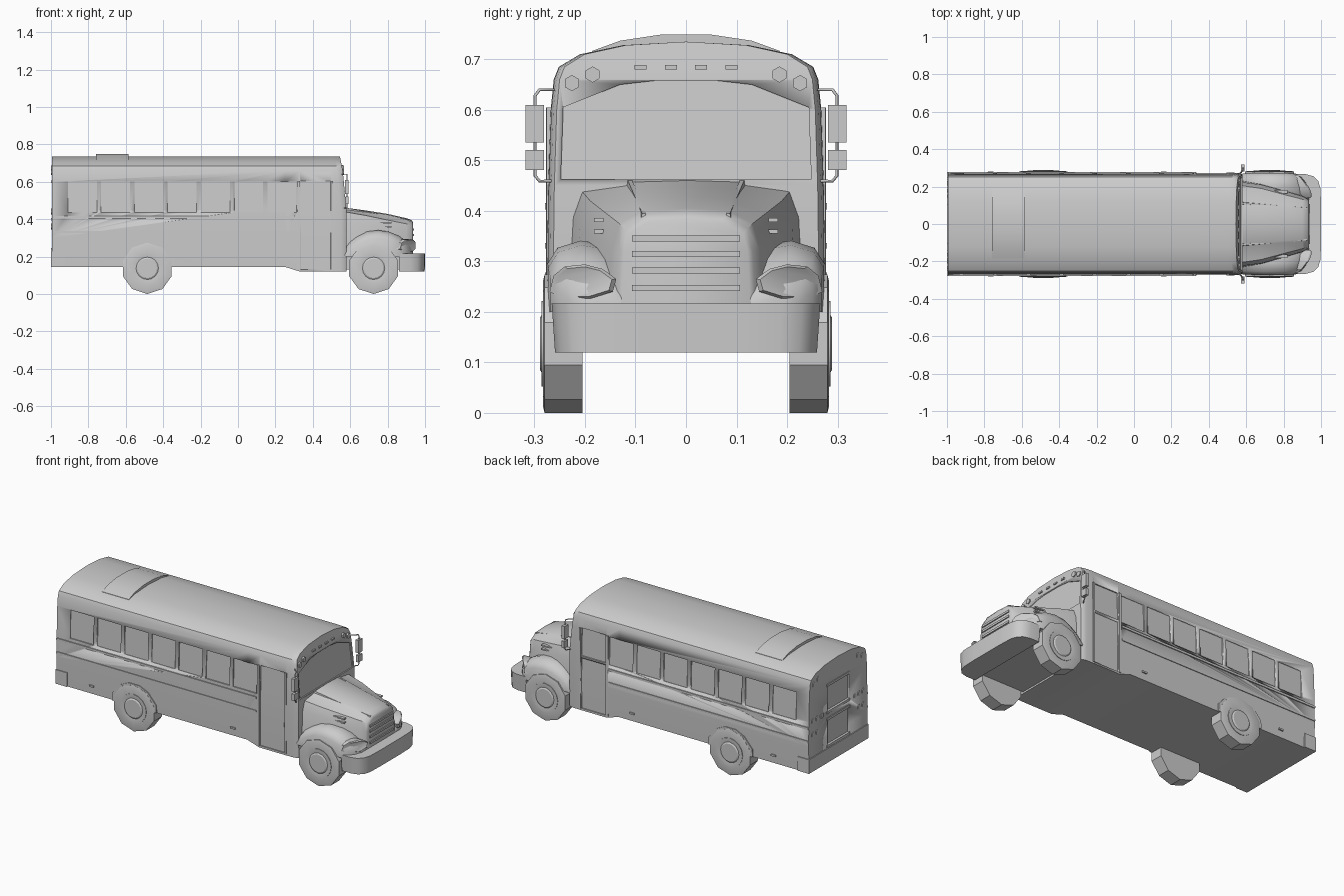
import bpy, bmesh
from math import sin, cos, pi, radians

if "Cube" in bpy.data.objects:
    bpy.data.objects.remove(bpy.data.objects["Cube"])


def loft(bm, rings):
    """Skin closed rings of points and cap both ends with strips."""
    vs = [[bm.verts.new(p) for p in r] for r in rings]
    n = len(vs[0])
    for a, b in zip(vs, vs[1:]):
        for i in range(n):
            j = (i + 1) % n
            bm.faces.new((a[i], a[j], b[j], b[i]))
    for r in (vs[0], vs[-1]):
        for i in range((n - 1) // 2):
            quad = []
            for k in (i, i + 1, n - 2 - i, n - 1 - i):
                if r[k] not in quad:
                    quad.append(r[k])
            if len(quad) > 2:
                bm.faces.new(quad)


def finish(name, bm, angle=30):
    bmesh.ops.recalc_face_normals(bm, faces=bm.faces)
    me = bpy.data.meshes.new(name)
    bm.to_mesh(me)
    bm.free()
    ob = bpy.data.objects.new(name, me)
    bpy.context.collection.objects.link(ob)
    bpy.ops.object.select_all(action='DESELECT')
    ob.select_set(True)
    bpy.context.view_layer.objects.active = ob
    bpy.ops.object.shade_smooth_by_angle(angle=radians(angle))
    return ob


def flip(rings, s):
    return [[(x, s * y, z) for x, y, z in r] for r in rings]


def part(name, *ring_sets, both=False, angle=30):
    """One object from several lofts, optionally repeated on the other side."""
    bm = bmesh.new()
    for rings in ring_sets:
        for s in ((1, -1) if both else (1,)):
            loft(bm, flip(rings, s))
    return finish(name, bm, angle)


def box(x0, x1, y0, y1, z0, z1):
    return [[(x, y0, z0), (x, y1, z0), (x, y1, z1), (x, y0, z1)] for x in (x0, x1)]


def along_x(poly, x0, x1):
    return [[(x, y, z) for y, z in poly] for x in (x0, x1)]


def mirrored(half):
    """Complete a symmetric half outline given bottom to centre top."""
    return half + [(-y, z) for y, z in reversed(half) if y > 0]


def disc(x, z, n, profile):
    """Rings around the y axis from (y, radius) pairs, one vertex straight down."""
    return [[(x + r * sin(2 * pi * i / n), y, z - r * cos(2 * pi * i / n))
             for i in range(n)] for y, r in profile]


def lamp(x, y, z, r, d=0.008):
    return [[(px, y + r * cos(pi * i / 3 + pi / 6), z + r * sin(pi * i / 3 + pi / 6))
             for i in range(6)] for px in (x - d, x + d)]


def front_x(z):
    if z < 0.45:
        return 0.58
    if z < 0.66:
        return 0.58 - 0.02 * (z - 0.45) / 0.21
    return 0.56 - 0.2 * (z - 0.66)


# passenger body: stepped floor, arched roof, raked front
side = [(.275, .3), (.273, .45), (.268, .6), (.262, .66), (.252, .685), (.21, .71), (.125, .728), (0, .735)]
rings = []
for x, bottom in ((-.995, .145), (.25, .145), (.33, .12), (.5, .12)):
    rings.append([(x, y, z) for y, z in mirrored([(.272, bottom)] + side)])
for back, w in ((.03, .995), (.01, .98), (0, .955)):
    rings.append([(front_x(z) - back, y * w, z) for y, z in mirrored([(.272, .12)] + side)])
body = part("bus_body", rings, angle=35)

# recesses: side windows, doors, rear windows, windscreen
cut = bmesh.new()
glass = [(.267, .435), (.261, .6), (.31, .6), (.31, .435)]
for s in (1, -1):
    for i in range(7):
        x = -.91 + .178 * i
        loft(cut, flip(along_x(glass, x, x + .155), s))
tall_door = [(.266, .132), (.268, .3), (.266, .45), (.261, .605), (.31, .605), (.31, .132)]
loft(cut, flip(along_x(tall_door, .335, .495), -1))
loft(cut, along_x([(.266, .132), (.268, .3), (.266, .43), (.31, .43), (.31, .132)], .335, .495))
loft(cut, along_x([(.266, .442), (.261, .605), (.31, .605), (.31, .442)], .335, .495))
for z0, z1 in ((.24, .4), (.44, .6)):
    loft(cut, box(-1.05, -.985, -.1, .1, z0, z1))
screen = mirrored([(.248, .462), (.243, .605), (.13, .65), (.06, .658)])
loft(cut, [[(front_x(z) - .007, y, z) for y, z in screen], [(.7, y, z) for y, z in screen]])
cutter = finish("recess_cutter", cut)
cutter.hide_render = True
mod = body.modifiers.new("recesses", 'BOOLEAN')
mod.object = cutter
mod.solver = 'EXACT'
bpy.context.view_layer.objects.active = body
bpy.ops.object.modifier_apply(modifier=mod.name)
bpy.data.objects.remove(cutter)

# door frame posts
part("door_posts", box(.318, .332, .262, .277, .13, .605),
     box(.497, .507, .262, .276, .13, .605), both=True)

# roof hatch hump
part("roof_hump", along_x(mirrored([(.19, .70), (.185, .717), (.13, .737), (.05, .749)]), -.76, -.585), angle=20)

# rub rails and side markers
part("rub_rails", box(-.995, .312, .265, .279, .403, .416),
     box(-.995, .312, .265, .279, .325, .336), both=True)
part("side_markers", *[box(x - .015, x + .015, .265, .28, .186, .196) for x in (-.765, .16)], both=True)

# rear bumper
part("rear_bumper", box(-1, -.925, -.279, .279, .145, .228))

# hood: tapering sections (x, width scale, drop)
hood = []
for x, pts in ((.565, [(.235, .2), (.225, .39), (.207, .44), (.115, .453), (.105, .459), (0, .462)]),
               (.68, [(.22, .2), (.21, .37), (.19, .42), (.11, .436), (.1, .443), (0, .447)]),
               (.8, [(.19, .2), (.178, .34), (.158, .395), (.1, .418), (.09, .424), (0, .428)]),
               (.9, [(.155, .2), (.147, .32), (.132, .375), (.093, .396), (.083, .401), (0, .405)]),
               (.928, [(.138, .2), (.132, .32), (.122, .365), (.088, .386), (.078, .391), (0, .395)]),
               (.936, [(.128, .2), (.122, .32), (.114, .355), (.08, .375), (.072, .38), (0, .383)])):
    hood.append([(x, y, z) for y, z in mirrored(pts)])
part("hood", hood, angle=40)
part("hood_ridges", [[(.57, .105, .45), (.57, .118, .45), (.57, .116, .462), (.57, .107, .462)],
                     [(.925, .078, .38), (.925, .09, .38), (.925, .087, .395), (.925, .08, .395)]], both=True)

# fenders over the front wheels
fender = []
for x, out, top in ((.57, .268, .25), (.6, .27, .285), (.64, .272, .312), (.69, .274, .334), (.75, .274, .341),
                    (.81, .273, .332), (.86, .268, .312), (.895, .25, .285), (.92, .22, .262), (.935, .185, .24)):
    w = out - .11
    fender.append([(x, .11, .2), (x, .11, top - .03), (x, .11 + .3 * w, top - .008), (x, .11 + .6 * w, top),
                   (x, out - .12 * w, top - .014), (x, out, top - .045), (x, out, .2)])
part("fender", fender, both=True, angle=50)

# headlights wrapping round the fender corners
outline = [(.145, .24), (.138, .265), (.165, .285), (.2, .294), (.24, .29), (.262, .272), (.27, .24), (.245, .226), (.19, .226)]
part("headlight", [[(.95 - 4.5 * (y - .14) ** 2 - d, .2 + (y - .2) * k, .26 + (z - .26) * k) for y, z in outline]
                   for d, k in ((.06, 1), (.008, 1), (0, .86))], both=True)

# grille bars and hood vents
part("grille_bars", *[box(.925, .942, -.107, .107, z - .006, z + .006) for z in (.247, .282, .315, .345)])
part("hood_vents", *[box(.75, .82, .163, .182, z, z + .008) for z in (.355, .378)], both=True)

# front bumper and chassis
plan = [(.86, .266), (.92, .266), (.96, .255), (.985, .23), (.997, .19), (1.0, .1)]
plan = plan + [(x, -y) for x, y in reversed(plan)]
part("front_bumper", [[(.93 + (x - .93) * k, y * k, z) for x, y in plan] for z, k in ((.12, .975), (.217, 1))])
part("front_chassis", box(.55, .88, -.205, .205, .13, .22))

# wheels: ten-sided tyres with rounder hubs
for name, x in (("rear", -.485), ("front", .725)):
    part(name + "_wheels", disc(x, .137, 10, [(.205, .137), (.28, .137), (.283, .125), (.283, .086)]), both=True)
    part(name + "_hubs", disc(x, .137, 16, [(.25, .085), (.286, .085), (.286, .074), (.284, .06), (.289, .052), (.289, .03)]), both=True)
arch = [(.145, .145), (.143, .19), (.09, .252), (.035, .278)]
arch = arch + [(-x, z) for x, z in reversed(arch)]
part("rear_arch_trim", [[(-.485 + x, y, z) for x, z in arch] for y in (.26, .279)], both=True)

# warning lamps, front and rear
part("front_lamps", lamp(.558, .185, .67, .016), lamp(.56, .226, .653, .016), both=True)
part("front_markers", *[box(.545, .562, y - .012, y + .012, .68, .689) for y in (-.09, -.03, .03, .09)])
part("rear_lamps", *[lamp(-.994, y, z, r, .005) for y, z, r in
                     ((.185, .67, .016), (.226, .653, .016), (.235, .44, .016), (.195, .44, .016),
                      (.155, .44, .014), (.235, .36, .016), (.195, .36, .016))], both=True)
part("rear_window_frame", *[box(-.999, -.98, -.107, .107, z - .007, z + .007) for z in (.24, .4, .44, .6)])

# side mirrors on tubular brackets
part("mirrors", box(.572, .592, .281, .318, .535, .61), box(.574, .592, .281, .318, .481, .521), both=True)
for s in (1, -1):
    cu = bpy.data.curves.new("mirror_bracket", 'CURVE')
    cu.dimensions = '3D'
    cu.bevel_depth = .003
    cu.bevel_resolution = 1
    sp = cu.splines.new('POLY')
    path = [(.555, .262, .64), (.583, .29, .64), (.583, .299, .628), (.583, .299, .47), (.583, .29, .459), (.565, .262, .459)]
    sp.points.add(len(path) - 1)
    for p, (x, y, z) in zip(sp.points, path):
        p.co = (x, s * y, z, 1)
    ob = bpy.data.objects.new("mirror_bracket", cu)
    bpy.context.collection.objects.link(ob)
